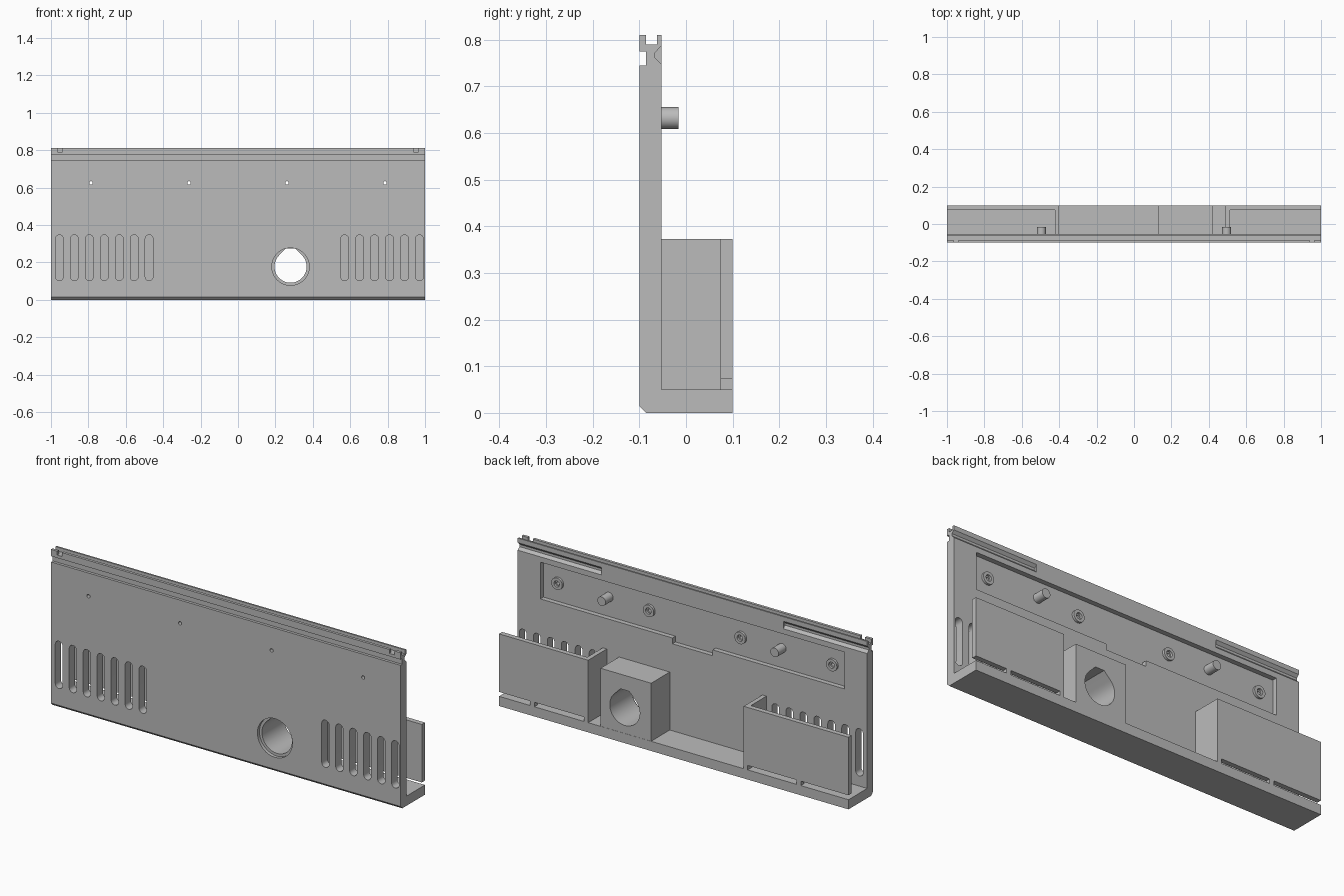
import bpy, bmesh, math
from mathutils import Vector

cube = bpy.data.objects.get("Cube")
if cube:
    bpy.data.objects.remove(cube, do_unlink=True)

grey = bpy.data.materials.new("plain grey")
grey.use_nodes = True
grey.diffuse_color = (0.5, 0.5, 0.5, 1)
grey.node_tree.nodes["Principled BSDF"].inputs["Base Color"].default_value = (0.5, 0.5, 0.5, 1)


def prism(name, points, axis, start, end):
    """Extrude a (y, z) outline along x, or an (x, z) outline along y."""
    bm = bmesh.new()
    place = (lambda p: (start, p[0], p[1])) if axis == "x" else (lambda p: (p[0], start, p[1]))
    face = bm.faces.new([bm.verts.new(place(p)) for p in points])
    ext = bmesh.ops.extrude_face_region(bm, geom=[face])
    move = Vector((end - start, 0, 0)) if axis == "x" else Vector((0, end - start, 0))
    bmesh.ops.translate(bm, vec=move, verts=[v for v in ext["geom"] if isinstance(v, bmesh.types.BMVert)])
    bmesh.ops.recalc_face_normals(bm, faces=bm.faces)
    mesh = bpy.data.meshes.new(name)
    bm.to_mesh(mesh)
    bm.free()
    mesh.materials.append(grey)
    obj = bpy.data.objects.new(name, mesh)
    bpy.context.collection.objects.link(obj)
    return obj


def box(name, x0, x1, y0, y1, z0, z1):
    return prism(name, [(x0, z0), (x1, z0), (x1, z1), (x0, z1)], "y", y0, y1)


def circle(x, z, r, n=32):
    return [(x + r * math.cos(2 * math.pi * i / n), z + r * math.sin(2 * math.pi * i / n)) for i in range(n)]


def stadium(x, z0, z1, r, n=10):
    top = [(x + r * math.cos(math.pi * i / n), z1 - r + r * math.sin(math.pi * i / n)) for i in range(n + 1)]
    return top + [(2 * x - px, z0 + z1 - pz) for px, pz in top]


def activate(obj):
    bpy.ops.object.select_all(action="DESELECT")
    obj.select_set(True)
    bpy.context.view_layer.objects.active = obj


def cut(obj, cutter):
    mod = obj.modifiers.new("cut", "BOOLEAN")
    mod.operation = "DIFFERENCE"
    mod.solver = "EXACT"
    mod.object = cutter
    activate(obj)
    bpy.ops.object.modifier_apply(modifier=mod.name)
    bpy.data.objects.remove(cutter, do_unlink=True)


def smooth(obj):
    activate(obj)
    bpy.ops.object.shade_smooth_by_angle(angle=math.radians(30))


FRONT, BACK, REAR = -0.1, -0.053, 0.1
FLOOR, TOP, POCKET = 0.05, 0.81, -0.078

# Front panel and base in one profile, with rail grooves along the top
panel = prism("front_panel", [
    (-0.085, 0), (REAR, 0), (REAR, FLOOR), (BACK, FLOOR), (BACK, TOP), (-0.062, TOP),
    (-0.062, 0.79), (-0.086, 0.79), (-0.086, TOP), (FRONT, TOP), (FRONT, 0.775),
    (-0.086, 0.775), (-0.086, 0.745), (FRONT, 0.745), (FRONT, 0.015)], "x", -1, 1)

# Vent slots
vents = [-0.955 + 0.08 * i for i in range(7)] + [0.57 + 0.08 * i for i in range(6)]
for x in vents:
    cut(panel, prism("vent_cutter", stadium(x, 0.102, 0.347, 0.021), "y", -0.12, -0.03))

# Rear pocket with a small notch below it
cut(panel, prism("pocket_cutter", [
    (-0.87, 0.53), (-0.115, 0.53), (-0.115, 0.5), (0.115, 0.5), (0.115, 0.53),
    (0.87, 0.53), (0.87, 0.72), (-0.87, 0.72)], "y", POCKET, -0.03))

# End notches in the front lip, and partial V grooves on the rear
for side in (-1, 1):
    x = side * 0.951
    cut(panel, box("lip_cutter", x - 0.014, x + 0.014, -0.12, -0.075, 0.79, 0.83))
    cut(panel, prism("groove_cutter", [(-0.04, 0.8), (-0.066, 0.773), (-0.066, 0.761), (-0.04, 0.734)],
                     "x", side * 0.52, side * 1.1))

# Screw bosses in the pocket
screw_z = 0.625
for i, x in enumerate((-0.786, -0.262, 0.262, 0.786)):
    cut(panel, prism("screw_cutter", circle(x, screw_z, 0.009, 16), "y", -0.12, -0.03))
    boss = prism(f"screw_boss_{i + 1}", circle(x, screw_z, 0.031), "y", POCKET, POCKET + 0.012)
    cut(boss, prism("boss_cutter", circle(x, screw_z, 0.016, 24), "y", -0.12, -0.03))
    smooth(boss)

# Locating pegs
for name, x in (("right_peg", -0.495), ("left_peg", 0.495)):
    smooth(prism(name, circle(x, 0.632, 0.0235), "y", POCKET - 0.005, -0.016))

# Socket block with a flat-topped teardrop bore and a front counterbore
hx, hz, hr = 0.281, 0.177, 0.086
block = box("socket_block", 0.13, 0.42, BACK - 0.005, 0.099, FLOOR - 0.005, 0.35)
arc = [math.radians(135 + 270 * i / 36) for i in range(37)]
flat = 0.097
half = hr * math.sqrt(2) - flat
bore = [(hx + hr * math.cos(a), hz + hr * math.sin(a)) for a in arc]
bore += [(hx + half, hz + flat), (hx - half, hz + flat)]
for part in (panel, block):
    cut(part, prism("bore_cutter", bore, "y", -0.15, 0.15))
cut(panel, prism("counterbore_cutter", circle(hx, hz, 0.1, 48), "y", -0.12, -0.083))
smooth(panel)
smooth(block)

# Rear guard walls: raised plate, return to the panel and a foot between the gaps
for name, inner, side, foot in (("right", -0.40, -1, -0.715), ("left", 0.49, 1, 0.81)):
    edge = inner + side * 0.023
    box(name + "_guard_wall", min(inner, side), max(inner, side), 0.074, REAR, 0.073, 0.373)
    box(name + "_guard_return", min(inner, edge), max(inner, edge), BACK - 0.003, REAR, FLOOR - 0.003, 0.373)
    box(name + "_guard_foot", foot - 0.012, foot + 0.012, 0.074, REAR, FLOOR - 0.003, 0.075)
